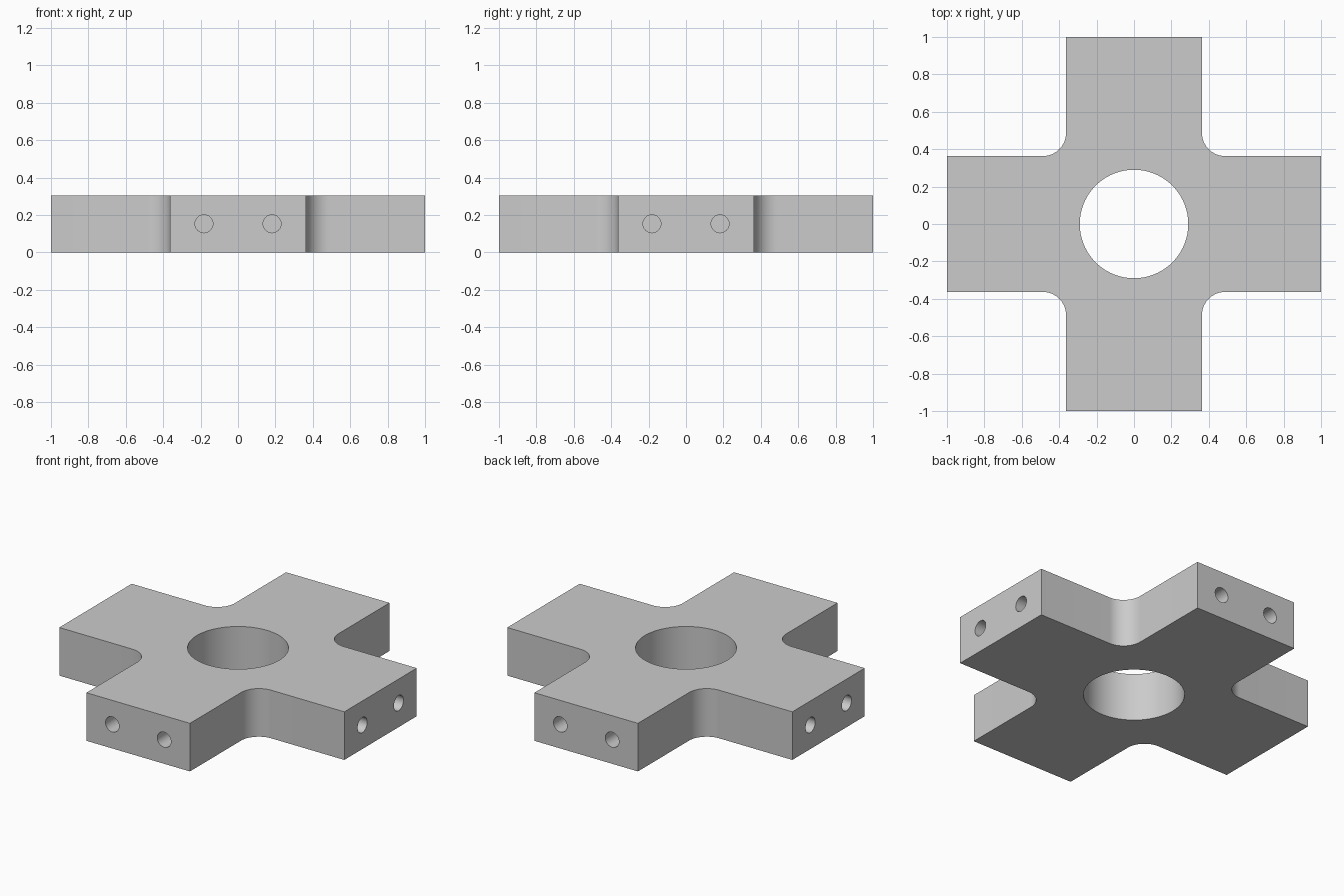
import bpy, bmesh, math
from mathutils import Matrix, Vector

if "Cube" in bpy.data.objects:
    bpy.data.objects.remove(bpy.data.objects["Cube"])

HALF, ARM, FILLET, HEIGHT = 1.0, 0.363, 0.125, 0.305
BORE_R, HOLE_R, HOLE_X, HOLE_DEPTH = 0.29, 0.048, 0.182, 0.3


def new_object(name, bm):
    mesh = bpy.data.meshes.new(name)
    bmesh.ops.recalc_face_normals(bm, faces=bm.faces)
    bm.to_mesh(mesh)
    bm.free()
    obj = bpy.data.objects.new(name, mesh)
    bpy.context.collection.objects.link(obj)
    return obj


def add_cylinder(bm, radius, depth, segments, matrix):
    bmesh.ops.create_cone(bm, cap_ends=True, segments=segments, radius1=radius,
                          radius2=radius, depth=depth, matrix=matrix)


# Cross-shaped plate: one quarter of the outline, repeated four times
bm = bmesh.new()
quarter = [Vector((HALF, -ARM, 0)), Vector((HALF, ARM, 0))]
centre = ARM + FILLET
for i in range(17):
    a = math.radians(270 - 90 * i / 16)
    quarter.append(Vector((centre + FILLET * math.cos(a),
                           centre + FILLET * math.sin(a), 0)))
outline = [Matrix.Rotation(math.pi / 2 * k, 3, 'Z') @ p
           for k in range(4) for p in quarter]
face = bm.faces.new([bm.verts.new(p) for p in outline])
top = bmesh.ops.extrude_face_region(bm, geom=[face])["geom"]
bmesh.ops.translate(bm, vec=(0, 0, HEIGHT),
                    verts=[v for v in top if isinstance(v, bmesh.types.BMVert)])
plate = new_object("cross_plate", bm)

# Cutters: central bore and two blind screw holes in each arm end
bm = bmesh.new()
add_cylinder(bm, BORE_R, 1.0, 96, Matrix.Translation((0, 0, HEIGHT / 2)))
for k in range(4):
    turn = Matrix.Rotation(math.pi / 2 * k, 4, 'Z')
    for side in (-1, 1):
        place = Matrix.Translation((HALF, side * HOLE_X, HEIGHT / 2))
        add_cylinder(bm, HOLE_R, 2 * HOLE_DEPTH, 32,
                     turn @ place @ Matrix.Rotation(math.pi / 2, 4, 'Y'))
cutter = new_object("hole_cutter", bm)

# Cut the holes
bpy.context.view_layer.objects.active = plate
plate.select_set(True)
cut = plate.modifiers.new("holes", 'BOOLEAN')
cut.operation = 'DIFFERENCE'
cut.solver = 'EXACT'
cut.object = cutter
bpy.ops.object.modifier_apply(modifier=cut.name)
bpy.data.objects.remove(cutter, do_unlink=True)

bpy.ops.object.shade_smooth_by_angle(angle=math.radians(30))
